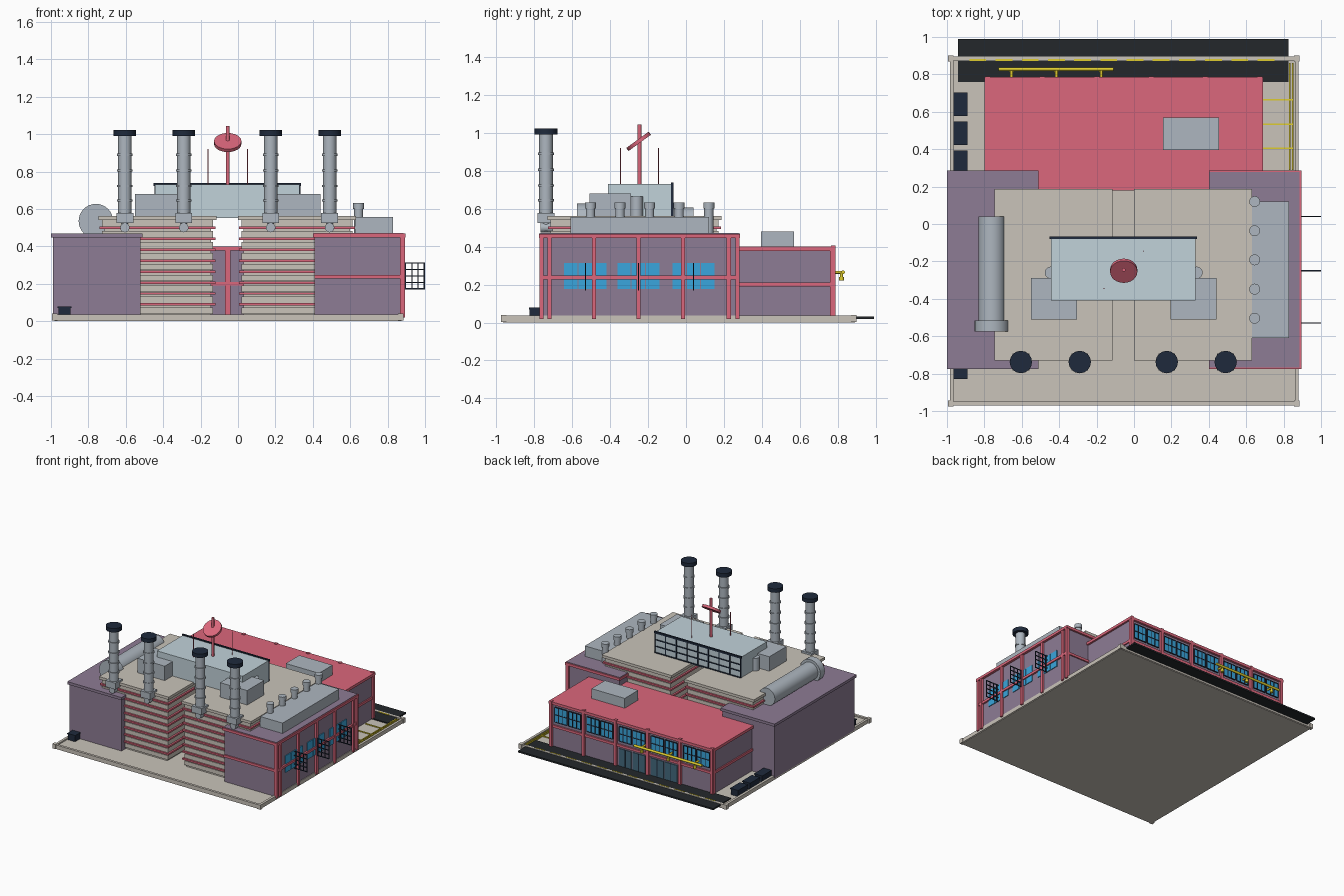
import bpy, math
from mathutils import Vector


def mat(name, r, g, b):
    m = bpy.data.materials.new(name)
    m.diffuse_color = [(c / 255) ** 2.2 for c in (r, g, b)] + [1]
    return m


PURPLE = mat("purple_wall", 140, 123, 147)
PINK = mat("pink_trim", 218, 103, 123)
BEIGE = mat("concrete", 200, 194, 184)
STEEL = mat("steel", 172, 181, 190)
PALE = mat("pale_blue", 192, 209, 217)
DARK = mat("dark_metal", 36, 46, 62)
ROAD = mat("asphalt", 40, 44, 47)
BLUE = mat("window_blue", 60, 165, 220)
GLASS = mat("dark_glass", 70, 105, 125)
YELLOW = mat("yellow", 222, 203, 50)


def box(name, x0, x1, y0, y1, z0, z1, m):
    v = [(x, y, z) for x in (x0, x1) for y in (y0, y1) for z in (z0, z1)]
    f = [(0, 1, 3, 2), (4, 6, 7, 5), (0, 4, 5, 1), (2, 3, 7, 6), (0, 2, 6, 4), (1, 5, 7, 3)]
    me = bpy.data.meshes.new(name)
    me.from_pydata(v, [], f)
    me.materials.append(m)
    o = bpy.data.objects.new(name, me)
    bpy.context.collection.objects.link(o)
    return o


def rod(name, a, b, r, m, sides=20):
    a, b = Vector(a), Vector(b)
    d = b - a
    bpy.ops.mesh.primitive_cylinder_add(vertices=sides, radius=r, depth=d.length, location=(a + b) / 2,
                                        rotation=d.to_track_quat('Z', 'Y').to_euler())
    o = bpy.context.object
    o.name = name
    o.data.materials.append(m)
    bpy.ops.object.shade_smooth_by_angle(angle=math.radians(35))
    return o


# Ground slab, curbs, corner posts
box("ground_slab", -0.98, 0.875, -0.965, 0.89, 0, 0.025, BEIGE)
for y in (-0.96, 0.885):
    box("curb_x", -0.985, 0.88, y - 0.01, y + 0.01, 0.005, 0.036, BEIGE)
    for x in (-0.98, 0.87):
        box("corner_post", x - 0.015, x + 0.015, y - 0.015, y + 0.015, 0.003, 0.04, BEIGE)
for x in (-0.975, 0.87):
    box("curb_y", x - 0.01, x + 0.01, -0.96, 0.89, 0.005, 0.036, BEIGE)

# Road and yellow markings
box("road", -0.94, 0.825, 0.76, 0.99, 0.02, 0.033, ROAD)
for i in range(12):
    x = -0.88 + i * 0.14
    box("road_dash", x, x + 0.09, 0.872, 0.882, 0.03, 0.038, YELLOW)
for x in (0.832, 0.848):
    box("parking_edge", x - 0.004, x + 0.004, 0.29, 0.86, 0.02, 0.034, YELLOW)
for y in (0.40, 0.53, 0.66):
    box("parking_line", 0.69, 0.85, y, y + 0.008, 0.02, 0.032, YELLOW)

# Left hall
box("left_hall", -0.99, -0.52, -0.76, 0.27, 0.02, 0.45, PURPLE)
box("left_hall_roof", -1.0, -0.51, -0.775, 0.285, 0.448, 0.47, PURPLE)

# Right hall with frame
box("right_hall", 0.41, 0.875, -0.76, 0.27, 0.02, 0.46, PURPLE)
box("right_hall_cornice", 0.40, 0.895, -0.775, 0.285, 0.447, 0.468, PINK)
box("right_hall_roof", 0.405, 0.885, -0.767, 0.277, 0.46, 0.472, PURPLE)
box("right_hall_beam", 0.41, 0.89, -0.77, 0.28, 0.228, 0.248, PINK)
for y in (-0.72, -0.485, -0.25, -0.015, 0.225):
    box("right_column", 0.87, 0.893, y - 0.011, y + 0.011, 0.02, 0.45, PINK)
box("corner_column_front", 0.865, 0.893, -0.772, -0.75, 0.02, 0.45, PINK)
box("corner_column_back", 0.865, 0.893, 0.26, 0.282, 0.02, 0.45, PINK)

# Right hall windows with opened grid shutters
for yc in (-0.53, -0.25, 0.04):
    for z0, z1 in ((0.178, 0.23), (0.247, 0.315)):
        for k in range(3):
            y = yc - 0.112 + k * 0.076
            box("hall_window", 0.87, 0.881, y, y + 0.07, z0, z1, BLUE)
    for k in range(4):
        x = 0.896 + k * 0.0333
        box("shutter_bar", x - 0.003, x + 0.003, yc - 0.003, yc + 0.003, 0.17, 0.314, DARK)
    for k in range(5):
        z = 0.173 + k * 0.0345
        box("shutter_rail", 0.88, 0.999, yc - 0.003, yc + 0.003, z - 0.003, z + 0.003, DARK)

# Rear annex
box("annex", -0.785, 0.675, 0.19, 0.77, 0.02, 0.385, PURPLE)
box("annex_roof", -0.80, 0.69, 0.18, 0.787, 0.378, 0.4, PINK)
box("annex_beam", -0.795, 0.685, 0.184, 0.782, 0.19, 0.21, PINK)
COLS = [-0.782 + i * 0.291 for i in range(6)]
for x in COLS:
    box("annex_column", x - 0.012, x + 0.012, 0.765, 0.789, 0.02, 0.405, PINK)
for x in (-0.788, 0.678):
    box("annex_corner", x - 0.01, x + 0.01, 0.76, 0.785, 0.02, 0.39, PINK)
box("annex_gap_column", -0.07, -0.04, 0.18, 0.2, 0.02, 0.39, PINK)
for i in range(5):
    for k in range(2):
        x = COLS[i] + 0.028 + k * 0.124
        box("annex_window", x, x + 0.11, 0.765, 0.775, 0.235, 0.355, BLUE)
        for j in range(4):
            xx = x + j * 0.11 / 3
            box("window_bar", xx - 0.003, xx + 0.003, 0.77, 0.778, 0.235, 0.355, DARK)
        for z in (0.235, 0.295, 0.355):
            box("window_rail", x, x + 0.11, 0.77, 0.778, z - 0.003, z + 0.003, DARK)
        if i in (1, 2):
            box("glass_door", x, x + 0.112, 0.765, 0.776, 0.025, 0.175, GLASS)
            box("door_split", x + 0.053, x + 0.059, 0.77, 0.779, 0.025, 0.175, DARK)
box("annex_roof_unit", 0.155, 0.455, 0.395, 0.57, 0.395, 0.48, STEEL)

# Yellow pipe on the rear wall
rod("yellow_pipe", (-0.725, 0.828, 0.265), (-0.11, 0.828, 0.265), 0.01, YELLOW, 12)
for x in (-0.655, -0.415, -0.175):
    rod("pipe_bracket", (x, 0.77, 0.265), (x, 0.828, 0.265), 0.008, YELLOW, 12)
    rod("pipe_drop", (x, 0.82, 0.225), (x, 0.82, 0.265), 0.008, YELLOW, 12)
    rod("pipe_foot", (x, 0.82, 0.222), (x, 0.82, 0.24), 0.013, YELLOW, 12)

# Twin layered towers: stacked slabs with pink bands
for x0, x1 in ((-0.745, -0.115), (0.0, 0.63)):
    box("tower_core", x0 + 0.03, x1 - 0.03, -0.705, 0.16, 0.02, 0.55, BEIGE)
    box("tower_top", x0, x1, -0.73, 0.187, 0.54, 0.562, BEIGE)
    for i in range(9):
        z = 0.083 + i * 0.0585 - 0.0585
        box("tower_slab", x0 + 0.018, x1 - 0.018, -0.715, 0.172, z + 0.014, z + 0.048, BEIGE)
        if i:
            box("tower_band", x0 + 0.005, x1 - 0.005, -0.727, 0.184, z, z + 0.013, PINK)

# Glazed penthouse
box("penthouse", -0.445, 0.33, -0.41, -0.075, 0.552, 0.73, PALE)
box("penthouse_rim", -0.452, 0.337, -0.08, -0.066, 0.722, 0.738, DARK)
box("penthouse_glass", -0.44, 0.325, -0.08, -0.072, 0.565, 0.725, PALE)
for i in range(9):
    x = -0.443 + i * 0.0966
    box("glazing_bar", x - 0.004, x + 0.004, -0.08, -0.067, 0.56, 0.73, DARK)
for z in (0.565, 0.617, 0.67):
    box("glazing_rail", -0.447, 0.333, -0.08, -0.067, z - 0.004, z + 0.004, DARK)

# Roof machines mirrored about the mast
for s in (-1, 1):
    a, b = sorted((-0.055 + s * 0.25, -0.055 + s * 0.495))
    box("roof_machine", a, b, -0.51, -0.29, 0.55, 0.68, STEEL)
    rod("machine_vent", (-0.055 + s * 0.39, -0.26, 0.55), (-0.055 + s * 0.39, -0.26, 0.665), 0.032, STEEL)

# Mast, tilted dish, thin aerials
rod("mast", (-0.055, -0.245, 0.72), (-0.055, -0.245, 1.043), 0.01, PINK, 12)
t = math.radians(36)
n = Vector((0, -math.sin(t), math.cos(t))) * 0.01
c = Vector((-0.055, -0.25, 0.955))
rod("dish", c - n, c + n, 0.073, PINK, 24)
for x, y in ((-0.16, -0.345), (0.05, -0.145)):
    rod("aerial", (x, y, 0.72), (x, y, 0.92), 0.0025, PINK, 6)

# Right roof duct with vents
box("roof_duct", 0.625, 0.83, -0.61, 0.12, 0.46, 0.557, STEEL)
for i in range(5):
    y = 0.12 - i * 0.156
    rod("duct_vent", (0.645, y, 0.46), (0.645, y, 0.605), 0.024, STEEL)
    rod("duct_vent_cap", (0.645, y, 0.6), (0.645, y, 0.632), 0.029, STEEL)

# Left horizontal tank
rod("tank", (-0.76, -0.57, 0.535), (-0.76, 0.04, 0.535), 0.071, STEEL, 32)
rod("tank_flange", (-0.76, -0.575, 0.535), (-0.76, -0.517, 0.535), 0.092, STEEL, 32)

# Four chimneys
for x in (-0.605, -0.29, 0.175, 0.49):
    y = -0.738
    rod("chimney", (x, y, 0.55), (x, y, 1.0), 0.036, STEEL)
    rod("chimney_cap", (x, y, 0.99), (x, y, 1.022), 0.06, DARK, 16)
    for z in (0.645, 0.722, 0.805, 0.89):
        rod("chimney_ring", (x, y, z - 0.006), (x, y, z + 0.006), 0.042, STEEL)
    box("chimney_base", x - 0.045, x + 0.045, y - 0.045, y + 0.045, 0.525, 0.577, STEEL)
    rod("chimney_elbow", (x, y, 0.48), (x, y, 0.53), 0.018, STEEL)
    rod("chimney_inlet", (x, y - 0.028, 0.5), (x, -0.7, 0.5), 0.025, STEEL)

# Dark bins along the left side
for y0, y1 in ((0.58, 0.70), (0.425, 0.545), (0.27, 0.39), (-0.825, -0.755)):
    box("bin", -0.96, -0.895, y0, y1, 0.024, 0.072, DARK)
    box("bin_lid", -0.964, -0.891, y0 - 0.003, y1 + 0.003, 0.07, 0.078, DARK)
